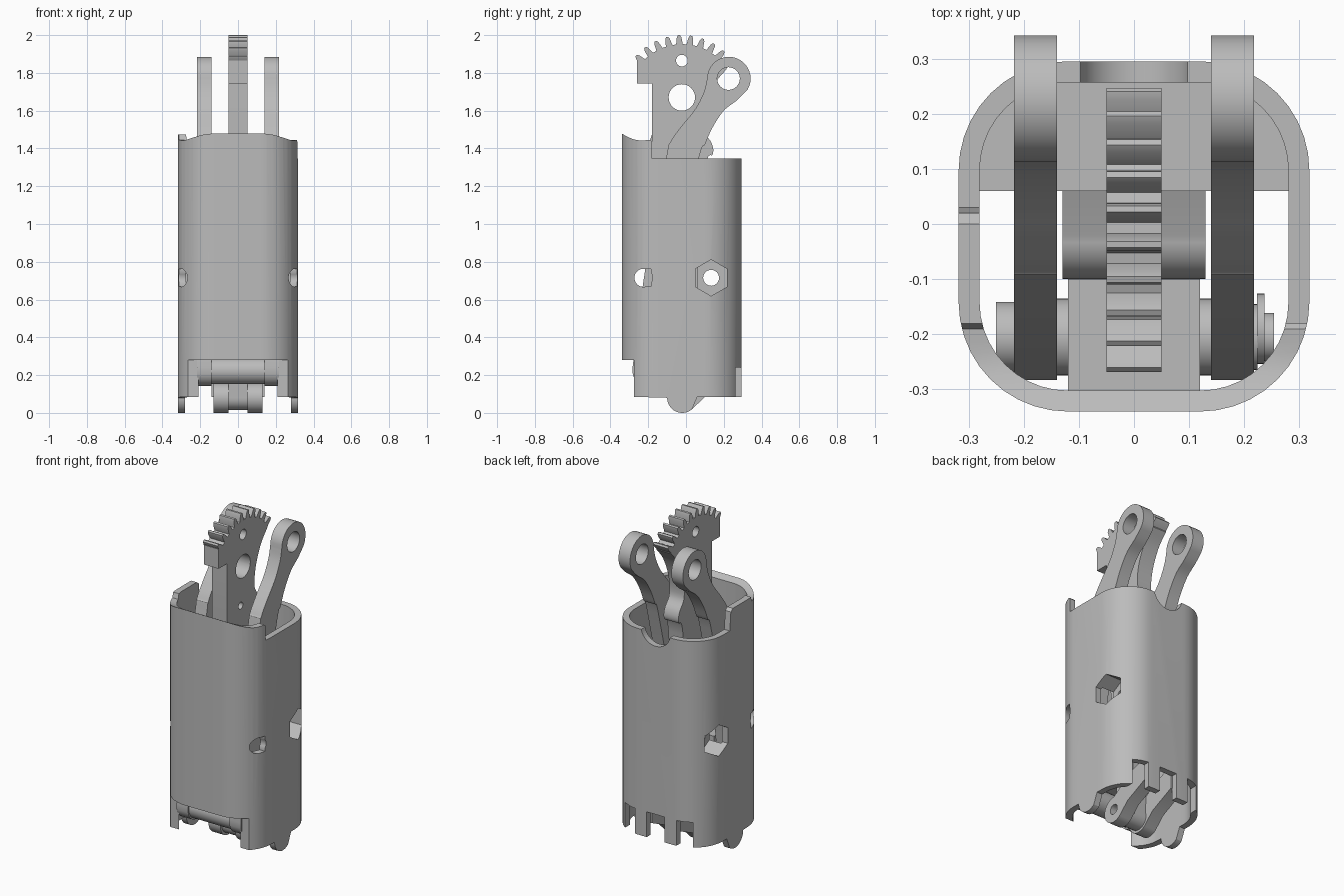
import bpy, bmesh, math
from math import sin, cos, pi, radians

if "Cube" in bpy.data.objects:
    bpy.data.objects.remove(bpy.data.objects["Cube"])

grey = bpy.data.materials.new("plain grey")
grey.use_nodes = True
COLOUR = (0.5, 0.5, 0.5, 1)
grey.diffuse_color = COLOUR
grey.node_tree.nodes["Principled BSDF"].inputs["Base Color"].default_value = COLOUR


def prism(name, pts, lo, hi, axis="x"):
    """Extrude a (y, z) profile along x, an (x, z) one along y, an (x, y) one along z."""
    place = {"x": lambda u, v, w: (w, u, v),
             "y": lambda u, v, w: (u, w, v),
             "z": lambda u, v, w: (u, v, w)}[axis]
    bm = bmesh.new()
    a = [bm.verts.new(place(u, v, lo)) for u, v in pts]
    b = [bm.verts.new(place(u, v, hi)) for u, v in pts]
    bm.faces.new(a)
    bm.faces.new(b)
    for i in range(len(a)):
        j = (i + 1) % len(a)
        bm.faces.new((a[i], a[j], b[j], b[i]))
    bmesh.ops.recalc_face_normals(bm, faces=bm.faces)
    mesh = bpy.data.meshes.new(name)
    bm.to_mesh(mesh)
    bm.free()
    mesh.materials.append(grey)
    ob = bpy.data.objects.new(name, mesh)
    bpy.context.collection.objects.link(ob)
    return ob


def arc(cy, cz, r, start, end, n):
    return [(cy + r * cos(radians(start + (end - start) * i / n)),
             cz + r * sin(radians(start + (end - start) * i / n))) for i in range(n + 1)]


def circle(cy, cz, r, n=32, turn=0):
    return arc(cy, cz, r, turn, turn + 360, n)[:-1]


def rect(a, b, c, d):
    return [(a, c), (b, c), (b, d), (a, d)]


def spline(pts, n=5):
    """Smooth curve through a few points."""
    out = []
    for i in range(len(pts) - 1):
        p = [pts[max(i - 1, 0)], pts[i], pts[i + 1], pts[min(i + 2, len(pts) - 1)]]
        for k in range(n):
            t = k / n
            out.append(tuple(0.5 * (2 * p[1][c] + (p[2][c] - p[0][c]) * t
                       + (2 * p[0][c] - 5 * p[1][c] + 4 * p[2][c] - p[3][c]) * t * t
                       + (3 * p[1][c] - p[0][c] - 3 * p[2][c] + p[3][c]) * t ** 3)
                       for c in (0, 1)))
    return out + [pts[-1]]


def combine(ob, other, operation="DIFFERENCE"):
    m = ob.modifiers.new("cut", "BOOLEAN")
    m.operation, m.object, m.solver = operation, other, "EXACT"
    bpy.context.view_layer.objects.active = ob
    bpy.ops.object.modifier_apply(modifier=m.name)
    bpy.data.objects.remove(other)


def cut(ob, pts, lo=-1, hi=1, axis="x"):
    combine(ob, prism("cutter", pts, lo, hi, axis))


def outline(inset):
    """Rounded rectangle of the sleeve, seen from above."""
    r = 0.198 - inset
    pts = []
    for cx, cy, a in ((0.12, 0.097, 0), (-0.12, 0.097, 90), (-0.12, -0.142, 180), (0.12, -0.142, 270)):
        pts += arc(cx, cy, r, a, a + 90, 10)
    return pts


# Sleeve: rounded tube
sleeve = prism("sleeve", outline(0), 0, 1.48, "z")
cut(sleeve, outline(0.038), -1, 3, "z")
# Sleeve top: scooped front rim, low back, longer raised wall on one side
front_rim = spline([(-0.345, 1.482), (-0.3, 1.457), (-0.25, 1.443), (-0.19, 1.445)], 4)
cut(sleeve, [(-0.5, 1.6), (-0.5, 1.482)] + front_rim + [(-0.18, 1.435), (-0.18, 1.348), (0.5, 1.348), (0.5, 1.6)], 0, 1)
cut(sleeve, [(-0.5, 1.6), (-0.5, 1.482)] + front_rim + [(-0.18, 1.475), (0, 1.475), (0.02, 1.46),
            (0.03, 1.348), (0.5, 1.348), (0.5, 1.6)], -1, 0)
cut(sleeve, circle(0, 1.37, 0.1), 0.2, 0.5, "y")
# Sleeve bottom: raised front, rounded side ears, slotted back
ear = arc(-0.02, 0.08, 0.08, 180, 310, 14) + [(0.06, 0.085)]
cut(sleeve, [(-0.5, -0.1), (-0.5, 0.28), (-0.275, 0.28), (-0.275, 0.085)] + ear
    + [(0.5, 0.085), (0.5, -0.1)])
for a, b in ((-0.23, -0.14), (-0.06, 0.06), (0.14, 0.23)):
    cut(sleeve, rect(a, b, -0.1, 0.24), 0.17, 0.5, "y")

# Cross block inside the back of the sleeve
block = prism("inner_block", outline(0.037), 0.5, 0.95, "z")
cut(block, rect(-1, 1, -1, 0.06), 0, 2, "z")

# Hex pockets and through holes
for s in (-1, 1):
    lo, hi = sorted((s * 0.2, s * 0.5))
    for ob in (sleeve, block):
        cut(ob, circle(0.133, 0.715, 0.096, 6, 30), lo, hi)
    cut(sleeve, rect(-0.225, -0.185, 0.668, 0.762), lo, hi)
    cut(sleeve, circle(-0.225, 0.715, 0.048), lo, hi)
cut(block, circle(0.133, 0.715, 0.042))

# Gear lever: toothed head on a long plate
gy, gz, root, tip = -0.02, 1.67, 0.282, 0.33
teeth = []
for k in range(10):
    a = 37 + 11.2 * k
    for da, r in ((-3.6, root), (-2.2, tip - 0.012), (-1, tip), (1, tip), (2.2, tip - 0.012), (3.6, root)):
        teeth.append((gy + r * cos(radians(a + da)), gz + r * sin(radians(a + da))))
right_edge = spline([(-0.02 + 0.06, 0.1), (0.06, 0.6), (0.1, 1.28), (0.142, 1.37), (0.135, 1.43),
                     (0.09, 1.5), (0.1, 1.62), (0.15, 1.74), (0.215, 1.82)])
lever = prism("gear_lever", arc(gy, 0.08, 0.065, 180, 360, 14) + right_edge + teeth
              + [(-0.19, 1.865), (-0.26, 1.865), (-0.26, 1.745), (-0.18, 1.745), (-0.18, 1.2), (-0.1, 0.6)],
              -0.05, 0.05)
for y, z, r in ((-0.022, 1.67, 0.07), (-0.022, 1.865, 0.031), (-0.045, 1.437, 0.021), (gy, 0.08, 0.03)):
    cut(lever, circle(y, z, r))

# Paired curved arms
arm_left = spline([(-0.283, 0.24), (-0.21, 0.8), (-0.105, 1.35), (-0.085, 1.43), (-0.03, 1.51),
                   (0.05, 1.61), (0.095, 1.7), (0.112, 1.77)])
arm_right = spline([(0.315, 1.70), (0.27, 1.655), (0.2, 1.6), (0.14, 1.51), (0.1, 1.42), (0.068, 1.35),
                    (-0.06, 0.8), (-0.127, 0.22)])
for side, x in (("left", 0.14), ("right", -0.218)):
    arm = prism(side + "_arm", arm_left + arc(0.227, 1.77, 0.115, 170, -30, 20) + arm_right
                + arc(-0.205, 0.22, 0.078, -10, -170, 14), x, x + 0.078)
    cut(arm, circle(0.225, 1.77, 0.06))

# Bottom hinge lugs
for side, x in (("left", 0.05), ("right", -0.13)):
    lug = prism(side + "_hinge_lug", arc(gy, 0.08, 0.08, 90, 310, 22)
                + [(0.1, 0.085), (0.26, 0.16), (0.26, 0.3), (0.14, 0.26)], x, x + 0.08)
    cut(lug, circle(gy, 0.08, 0.03))

# Front spacer block above the pin
prism("spacer_block", rect(-0.302, -0.1, 0.285, 0.6), -0.12, 0.12)

# Hinge pin with its head, tip and retaining clip
py, pz = -0.205, 0.222
prism("pin_barrel", circle(py, pz, 0.07), -0.14, 0.14)
prism("pin_shaft", circle(py, pz, 0.057), -0.23, 0.222)
prism("pin_head", circle(py, pz, 0.064), -0.25, -0.218)
prism("pin_collar", circle(py, pz, 0.06), 0.215, 0.224)
prism("pin_tip", circle(py, pz, 0.044), 0.222, 0.254)
prism("pin_clip", circle(py + 0.015, pz, 0.064), 0.223, 0.237)

# Soft shading with sharp corners
for ob in bpy.context.scene.objects:
    if ob.type == "MESH":
        bpy.ops.object.select_all(action="DESELECT")
        ob.select_set(True)
        bpy.context.view_layer.objects.active = ob
        bpy.ops.object.shade_smooth_by_angle(angle=radians(30))
